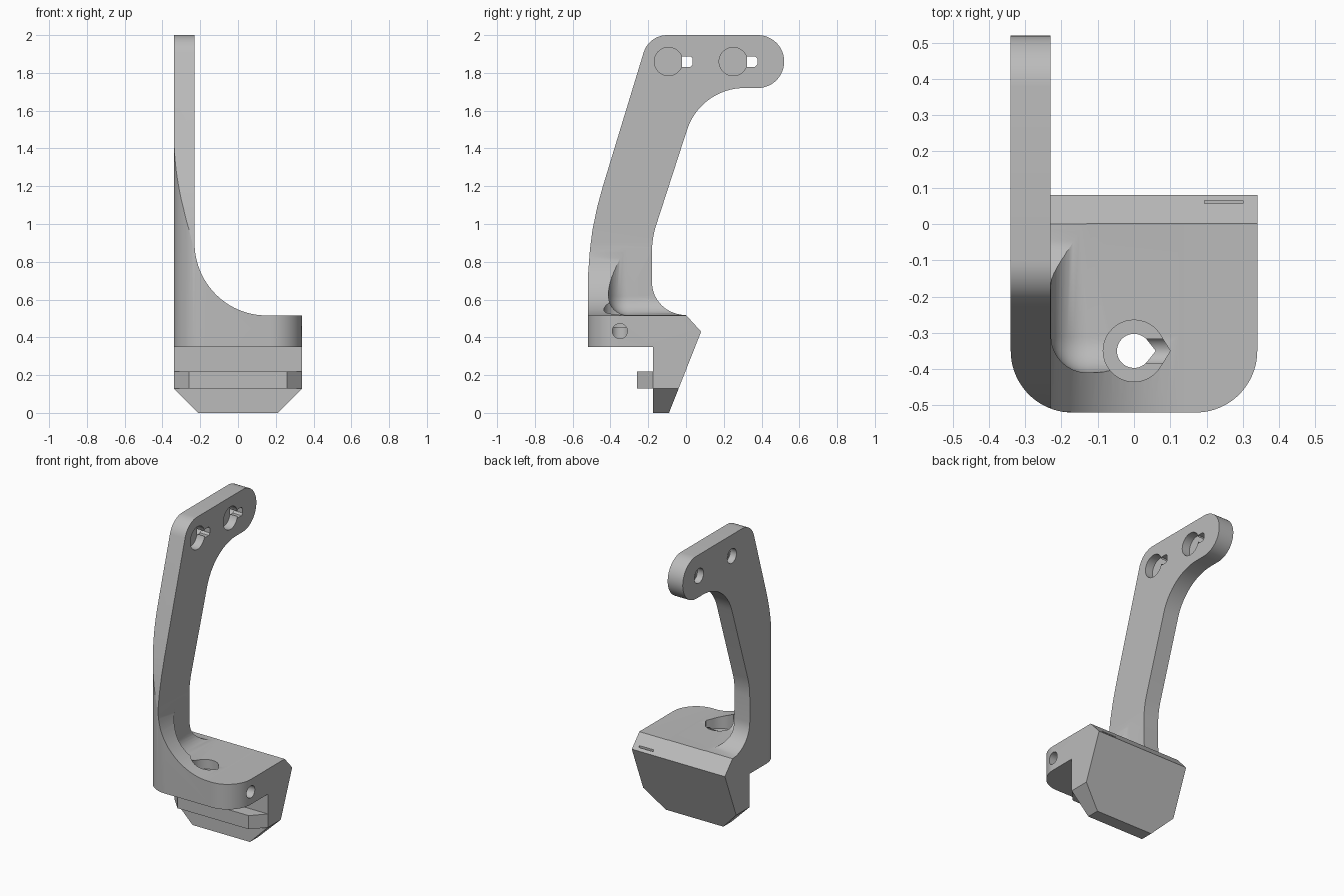
import bpy, bmesh, math
from mathutils import Vector, Matrix

if "Cube" in bpy.data.objects:
    bpy.data.objects.remove(bpy.data.objects["Cube"])

grey = bpy.data.materials.new("plain_grey")
grey.diffuse_color = (0.5, 0.5, 0.5, 1)
grey.use_nodes = True
grey.node_tree.nodes["Principled BSDF"].inputs["Base Color"].default_value = grey.diffuse_color


def arc(cx, cy, rx, ry, a0, a1, n=16):
    pts = []
    for i in range(n + 1):
        a = math.radians(a0 + (a1 - a0) * i / n)
        pts.append((cx + rx * math.cos(a), cy + ry * math.sin(a)))
    return pts


def make(name, bm):
    bmesh.ops.recalc_face_normals(bm, faces=bm.faces)
    me = bpy.data.meshes.new(name)
    bm.to_mesh(me)
    bm.free()
    ob = bpy.data.objects.new(name, me)
    bpy.context.collection.objects.link(ob)
    me.materials.append(grey)
    return ob


def prism(name, pts, axis, lo, hi):
    """Extrude a 2D outline along an axis: x uses (y,z), y uses (x,z), z uses (x,y)."""
    put = {'x': lambda p, t: (t, p[0], p[1]),
           'y': lambda p, t: (p[0], t, p[1]),
           'z': lambda p, t: (p[0], p[1], t)}[axis]
    bm = bmesh.new()
    a = [bm.verts.new(put(p, lo)) for p in pts]
    b = [bm.verts.new(put(p, hi)) for p in pts]
    bm.faces.new(a)
    bm.faces.new(b[::-1])
    n = len(pts)
    for i in range(n):
        j = (i + 1) % n
        bm.faces.new((a[i], a[j], b[j], b[i]))
    return make(name, bm)


def boolean(ob, tool, op='DIFFERENCE'):
    m = ob.modifiers.new("cut", 'BOOLEAN')
    m.object, m.operation, m.solver = tool, op, 'EXACT'
    bpy.context.view_layer.objects.active = ob
    bpy.ops.object.modifier_apply(modifier=m.name)
    bpy.data.objects.remove(tool, do_unlink=True)


def circle(cx, cy, r, n=32):
    return arc(cx, cy, r, r, 0, 360, n)[:-1]


def teardrop(cx, cy, r, tip):
    a = math.degrees(math.acos(r / tip))
    return [(cx + tip, cy)] + arc(cx, cy, r, r, a, 360 - a, 32)


# Side outline of the whole hook
side = [(-.6, .35), (-.6, .65), (-.521, .65), (-.517, .76), (-.508, .87),
        (-.495, .97), (-.47, 1.09), (-.44, 1.2)]
side += arc(-.1, 1.87, .13, .13, 163, 90, 10)
side += arc(.38, 1.86, .14, .14, 90, -90, 24)
side += arc(.31, 1.40, .32, .32, 90, 163)
side += arc(.27, .855, .45, .45, 163, 180, 6)
side += arc(0, .69, .18, .172, 180, 270, 12)
side += [(.08, .43), (-.09, 0), (-.175, 0), (-.175, .35)]
body = prism("bracket_body", side, 'x', -.5, .5)

# Front outline: thin arm sweeping into the wide base
front = [(.11, -.1), (.6, .39), (.6, .516)]
front += arc(.15, .9, .38, .384, 270, 180, 24)
front += [(-.23, 2.1), (-.6, 2.1), (-.6, .39), (-.11, -.1)]
boolean(body, prism("front_shape", front, 'y', -1, 1), 'INTERSECT')

# Plan outline: rounded front corners
plan = [(.34, .8), (-.34, .8)]
plan += arc(-.17, -.35, .17, .17, 180, 270, 20)
plan += arc(.17, -.35, .17, .17, 270, 360, 20)
boolean(body, prism("plan_shape", plan, 'z', -.5, 2.5), 'INTERSECT')

# Rounded pocket behind the front lip
bm = bmesh.new()
lo, hi = Vector((-.229, -.41, .517)), Vector((1, 1, 3))
bmesh.ops.create_cube(bm, size=1, matrix=Matrix.Translation((lo + hi) / 2)
                      @ Matrix.Diagonal((*(hi - lo), 1)))
bmesh.ops.bevel(bm, geom=bm.edges[:], offset=.1, segments=8, profile=.5,
                affect='EDGES')
boolean(body, make("pocket", bm))

# Screw hole with counterbore, side hole, thin slot
boolean(body, prism("counterbore", teardrop(0, -.35, .085, .1), 'z', .455, 1))
boolean(body, prism("screw_hole", teardrop(0, -.35, .047, .06), 'z', .2, .6))
boolean(body, prism("side_hole", circle(-.35, .433, .04), 'x', .01, .5))
boolean(body, prism("slot", [(.195, .057), (.3, .057), (.3, .065), (.195, .065)],
                    'z', .4, .6))

# Two keyholes near the top of the arm
for y in (-.093, .25):
    boolean(body, prism("key_round", circle(y, 1.86, .075), 'x', -.285, -.1))
    s = y + .128
    slot = [(y, 1.832), (s - .012, 1.832), (s, 1.844), (s, 1.876),
            (s - .012, 1.888), (y + .073, 1.888), (y, 1.888)]
    slot = [(max(p, y + .073), z) for p, z in slot][:-1]
    boolean(body, prism("key_slot", slot, 'x', -.5, -.1))
    boolean(body, prism("key_back", circle(y + .1, 1.86, .048), 'x', -.5, -.295))

# Latch tab on the front of the lower block
tab = prism("latch_tab", [(-.34, -.175), (-.26, -.26), (.26, -.26), (.34, -.175),
                          (.33, -.15), (-.33, -.15)], 'z', .13, .22)

bpy.ops.object.select_all(action='DESELECT')
for ob in (body, tab):
    ob.select_set(True)
    bpy.context.view_layer.objects.active = ob
bpy.ops.object.shade_smooth_by_angle(angle=math.radians(25))
